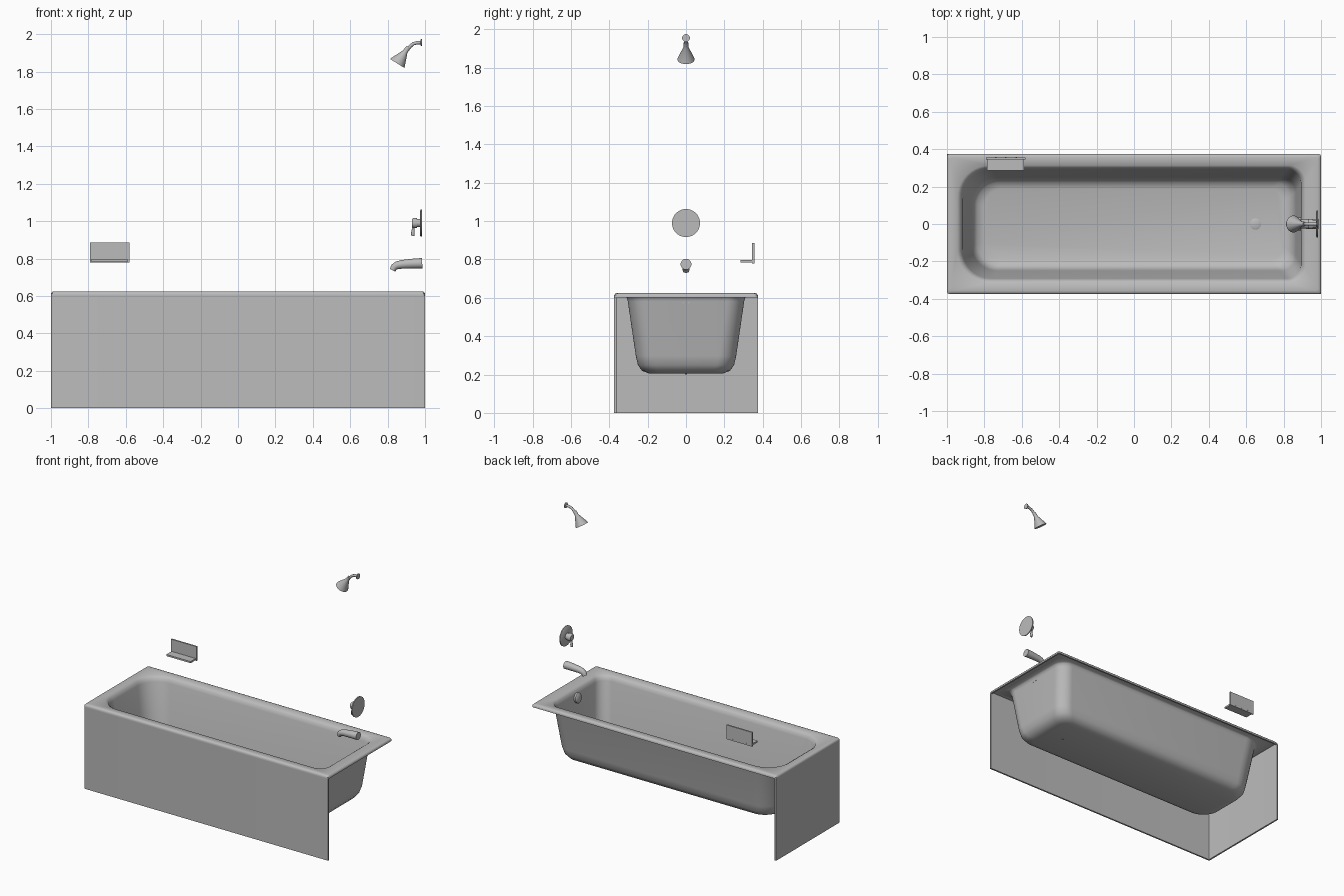
import bpy, bmesh
from math import sin, cos, pi
from mathutils import Vector

if "Cube" in bpy.data.objects:
    bpy.data.objects.remove(bpy.data.objects["Cube"])


def material(name, rgb):
    m = bpy.data.materials.new(name)
    m.use_nodes = True
    m.diffuse_color = (*rgb, 1)
    m.node_tree.nodes["Principled BSDF"].inputs["Base Color"].default_value = (*rgb, 1)
    return m


GREY = material("plain_grey", (0.5, 0.5, 0.5))


def finish(bm, name, thickness=0, recalc=True):
    """Turn a bmesh into a shaded object, optionally thickened inwards."""
    if recalc:
        bmesh.ops.recalc_face_normals(bm, faces=bm.faces)
    mesh = bpy.data.meshes.new(name)
    bm.to_mesh(mesh)
    bm.free()
    mesh.materials.append(GREY)
    ob = bpy.data.objects.new(name, mesh)
    bpy.context.collection.objects.link(ob)
    bpy.ops.object.select_all(action='DESELECT')
    ob.select_set(True)
    bpy.context.view_layer.objects.active = ob
    if thickness:
        mod = ob.modifiers.new("thickness", 'SOLIDIFY')
        mod.thickness = thickness
        mod.offset = -1
        bpy.ops.object.modifier_apply(modifier=mod.name)
    bpy.ops.object.shade_smooth_by_angle(angle=0.7)
    return ob


def bridge(bm, a, b):
    n = len(a)
    for i in range(n):
        j = (i + 1) % n
        bm.faces.new((a[i], a[j], b[j], b[i]))


def tube(name, stations, sides=32):
    """Loft circles along a path in the xz plane; each station is x, z, radius."""
    bm = bmesh.new()
    pts = [Vector((x, 0, z)) for x, z, r in stations]
    rings = []
    for i, (x, z, r) in enumerate(stations):
        t = (pts[min(i + 1, len(pts) - 1)] - pts[max(i - 1, 0)]).normalized()
        n = Vector((-t.z, 0, t.x))
        rings.append([bm.verts.new(pts[i] + r * (cos(a) * n + sin(a) * Vector((0, 1, 0))))
                      for a in (2 * pi * k / sides for k in range(sides))])
    for a, b in zip(rings, rings[1:]):
        bridge(bm, a, b)
    bm.faces.new(rings[0])
    bm.faces.new(rings[-1])
    return finish(bm, name)


def box(name, x0, x1, y0, y1, z0, z1):
    bm = bmesh.new()
    bmesh.ops.create_cube(bm, size=1)
    for v in bm.verts:
        v.co = ((x0 + x1) / 2 + v.co.x * (x1 - x0),
                (y0 + y1) / 2 + v.co.y * (y1 - y0),
                (z0 + z1) / 2 + v.co.z * (z1 - z0))
    return finish(bm, name)


# Tub shell: rounded rectangles from the outer lip down to the floor
def rounded_ring(bm, x0, x1, y, r_head, r_foot, z, steps=10):
    corners = ((x1, y, r_foot), (x0, y, r_head), (x0, -y, r_head), (x1, -y, r_foot))
    ring = []
    for q, (cx, cy, r) in enumerate(corners):
        ox = cx - r if cx > 0 else cx + r
        oy = cy - r if cy > 0 else cy + r
        for k in range(steps + 1):
            a = (q + k / steps) * pi / 2
            ring.append(bm.verts.new((ox + r * cos(a), oy + r * sin(a), z)))
    return ring


SHELL = [  # head x, foot x, half width, head radius, foot radius, height
    (-1, 1, .375, .015, .015, .603),
    (-1, 1, .375, .015, .015, .614),
    (-.994, .994, .369, .015, .015, .622),
    (-.982, .982, .357, .015, .015, .625),
    (-.945, .916, .313, .17, .085, .621),
    (-.928, .902, .300, .16, .08, .610),
    (-.918, .894, .292, .155, .08, .585),
    (-.870, .865, .250, .14, .08, .300),
    (-.858, .852, .240, .13, .08, .255),
    (-.838, .832, .222, .12, .08, .229),
    (-.800, .795, .190, .10, .07, .217),
]
bm = bmesh.new()
rings = [rounded_ring(bm, *s) for s in SHELL]
for a, b in zip(rings, rings[1:]):
    bridge(bm, a, b)
bm.faces.new(rings[-1])
finish(bm, "tub_shell", thickness=.012, recalc=False)

# Apron: one bent panel on the front and the head end
R = .015
path = [(1, -.375)]
path += [(-1 + R - R * sin(k * pi / 12), -.375 + R - R * cos(k * pi / 12)) for k in range(7)]
path += [(-1, .375)]
bm = bmesh.new()
low = [bm.verts.new((x, y, 0)) for x, y in path]
high = [bm.verts.new((x, y, .603)) for x, y in path]
for i in range(len(path) - 1):
    bm.faces.new((low[i + 1], low[i], high[i], high[i + 1]))
finish(bm, "apron", thickness=.012, recalc=False)

# Drain and overflow, each with a small pin through the shell
tube("drain_cover", [(.65, .214, .03), (.65, .221, .03), (.65, .224, .024)])
tube("drain_pin", [(.65, .2, .004), (.65, .215, .004)], 8)
tube("overflow_plate", [(.894, .556, .036), (.878, .558, .036), (.873, .5585, .029)])
for side in (-1, 1):
    pin = tube("overflow_screw", [(.88, .575, .004), (.908, .575, .004)], 8)
    pin.location.y = side * .015

# Spout
tube("spout", [(.985, .775, .028), (.93, .773, .026), (.875, .769, .023),
               (.85, .764, .021), (.835, .755, .019), (.826, .738, .016)])

# Mixer valve with lever
tube("valve_plate", [(.985, .99, .073), (.978, .99, .073), (.973, .99, .066)], 48)
tube("valve_collar", [(.975, .99, .022), (.955, .99, .022)])
tube("valve_knob", [(.958, .99, .027), (.938, .99, .027), (.93, .99, .021)])
tube("valve_lever", [(.937, .98, .007), (.936, .955, .007), (.935, .935, .01), (.935, .922, .008)], 16)

# Shower arm and head
tube("shower_flange", [(.985, 1.955, .02), (.979, 1.955, .019), (.975, 1.955, .011)])
tube("shower_arm", [(.98, 1.955, .009), (.955, 1.954, .009), (.936, 1.948, .009),
                    (.922, 1.936, .009), (.906, 1.918, .009)], 16)
tube("shower_head", [(.912, 1.93, .012), (.902, 1.917, .013), (.895, 1.907, .013),
                     (.857, 1.851, .042), (.852, 1.843, .045)])

# Soap dish
box("soap_dish_back", -.79, -.58, .345, .356, .78, .885)
box("soap_dish_shelf", -.785, -.587, .285, .346, .784, .796)
for x in (-.74, -.685, -.63):
    pin = tube("soap_dish_pin", [(0, 0, .004), (0, .004, .004)], 8)
    pin.rotation_euler.x = -pi / 2
    pin.location = (x, .354, .79)
